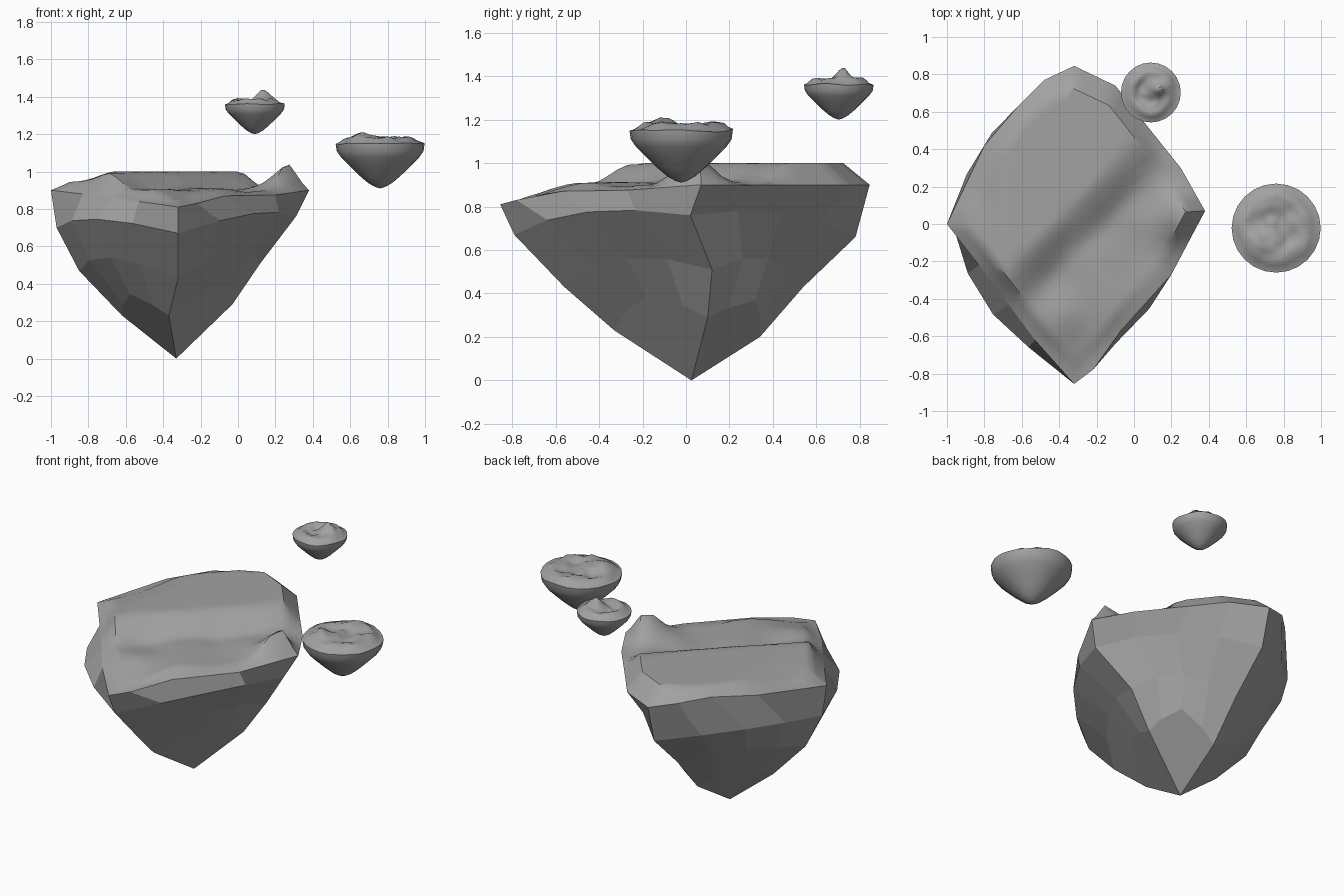
import bpy
import math
from mathutils import Vector, noise

cube = bpy.data.objects.get("Cube")
if cube:
    bpy.data.objects.remove(cube)

# One grey stone colour for everything
stone = bpy.data.materials.new("grey_stone")
stone.use_nodes = True
GREY = (0.36, 0.36, 0.36, 1)
stone.diffuse_color = GREY
stone.node_tree.nodes["Principled BSDF"].inputs["Base Color"].default_value = GREY


def loft(name, rings, apex, smooth=True, flip=False):
    """Skin equal-length rings from outside in, closing on an apex point."""
    n = len(rings[0])
    verts = [tuple(p) for ring in rings for p in ring] + [tuple(apex)]
    faces = []
    for j in range(len(rings)):
        for i in range(n):
            a, b = j * n + i, j * n + (i + 1) % n
            if j < len(rings) - 1:
                f = (a, b, b + n, a + n)
            else:
                f = (a, b, len(verts) - 1)
            faces.append(f[::-1] if flip else f)
    mesh = bpy.data.meshes.new(name)
    mesh.from_pydata(verts, [], faces)
    mesh.materials.append(stone)
    obj = bpy.data.objects.new(name, mesh)
    bpy.context.collection.objects.link(obj)
    if smooth:
        bpy.ops.object.select_all(action="DESELECT")
        obj.select_set(True)
        bpy.context.view_layer.objects.active = obj
        bpy.ops.object.shade_smooth_by_angle(angle=math.radians(40))
    return obj


def step(a, b, x):
    t = min(max((x - a) / (b - a), 0), 1)
    return t * t * (3 - 2 * t)


# Main island: rim, counter-clockwise, four points per quarter
rim = [Vector(p) for p in (
    (.38, .07, .9), (.25, .3, .9), (.05, .55, .9), (-.1, .74, .9),
    (-.32, .845, .9), (-.48, .77, .94), (-.62, .63, .965), (-.8, .42, .945),
    (-1, 0, .9), (-.83, -.22, .88), (-.67, -.43, .86), (-.53, -.62, .84),
    (-.32, -.855, .81), (-.22, -.78, .83), (-.07, -.57, .87), (.2, -.27, .875))]

# Four ridges running down to the tip (one row per level), with the
# outward bulge of each face between them
tip = Vector((-.33, .025, 0))
levels = [
    ((.31, .02, .76), (-.32, .78, .66), (-.97, 0, .7), (-.32, -.79, .67)),
    ((.12, .12, .51), (-.32, .54, .43), (-.85, 0, .47), (-.32, -.56, .43)),
    ((-.03, .1, .29), (-.32, .34, .2), (-.62, 0, .23), (-.37, -.33, .23))]
bulges = [(.06, .15, .14, .11), (.065, .14, .135, .09), (0, 0, 0, 0)]
lifts = (.06, .09, 0)
rings = [rim]
for k, level in enumerate(levels):
    ring = []
    for q in range(4):
        a, b = Vector(level[q]), Vector(level[(q + 1) % 4])
        out = Vector((b.y - a.y, a.x - b.x, 0)).normalized()
        for i in range(4):
            t = i / 4
            arch = 4 * t * (1 - t)
            p = a.lerp(b, t) + out * bulges[k][q] * arch
            p.z += lifts[k] * arch
            if k == 2:  # flat kite facets meeting at the tip
                p = tip + (p - tip) * (1.5 - abs(t - .5) if i else 1)
            ring.append(p)
    rings.append(ring)
loft("main_island_rock", rings, tip, smooth=False, flip=True)


# Main island ground: low front, raised back terrace, one small peak
def ground(x, y):
    low = .9 - .08 * step(-.45, -.95, y) + .02 * noise.noise(Vector((x * 5, y * 5, .3)))
    terrace = step(.12, .46, y - x) * (.45 + .55 * step(-.85, -.65, x))
    z = low + (1 - low) * terrace
    return z + .16 * math.exp(-((x - .28) ** 2 + (y - .03) ** 2) / .016)


SUB, STEPS = 4, 20
edge = [rim[i].lerp(rim[(i + 1) % 16], s / SUB) for i in range(16) for s in range(SUB)]
centre = Vector((-.32, .03, 0))
rings = []
for j in range(STEPS):
    t = j / STEPS
    ring = []
    for e in edge:
        p = e.lerp(centre, t)
        p.z = e.z + (ground(p.x, p.y) - e.z) * min(t / .15, 1)
        ring.append(p)
    rings.append(ring)
centre.z = ground(centre.x, centre.y)
loft("main_island_ground", rings, centre)


# Floating islets: pointed cone below, rough dished ground above
def islet(name, x, y, radius, tip_z, rim_z, rough, peak):
    n = 24

    def circle(r, height):
        pts = []
        for i in range(n):
            a = math.tau * i / n
            px, py = x + r * math.cos(a), y + r * math.sin(a)
            pts.append((px, py, height(px, py)))
        return pts

    def edge_z(px, py):
        return rim_z + .015 * noise.noise(Vector((px, py, 1)) * 7)

    def top(px, py):
        t = math.hypot(px - x, py - y) / radius
        bumps = noise.noise(Vector((px, py, .5)) * 4 / radius)
        ridge = math.exp(-((t - .65) / .25) ** 2)
        spike = math.exp(-((px - peak[0]) ** 2 + (py - peak[1]) ** 2) / (.015 * radius))
        lift = rough * (.4 + .4 * ridge + .5 * bumps) + peak[2] * spike
        return edge_z(px, py) + lift * step(1, .75, t)

    depth = rim_z - tip_z
    under = [circle(radius, edge_z)]
    for r, f in ((.975, .83), (.87, .68), (.68, .49), (.46, .28), (.27, .12), (.11, .03)):
        under.append(circle(radius * r, lambda px, py, f=f: tip_z + depth * f))
    loft(name + "_rock", under, (x, y, tip_z), flip=True)
    rings = [circle(radius * (1 - j / 12), top) for j in range(12)]
    loft(name + "_ground", rings, (x, y, top(x, y)))


islet("large_islet", .76, -.022, .238, .91, 1.15, .04, (.7, -.1, .025))
islet("small_islet", .09, .703, .16, 1.2, 1.36, .03, (.13, .72, .055))
